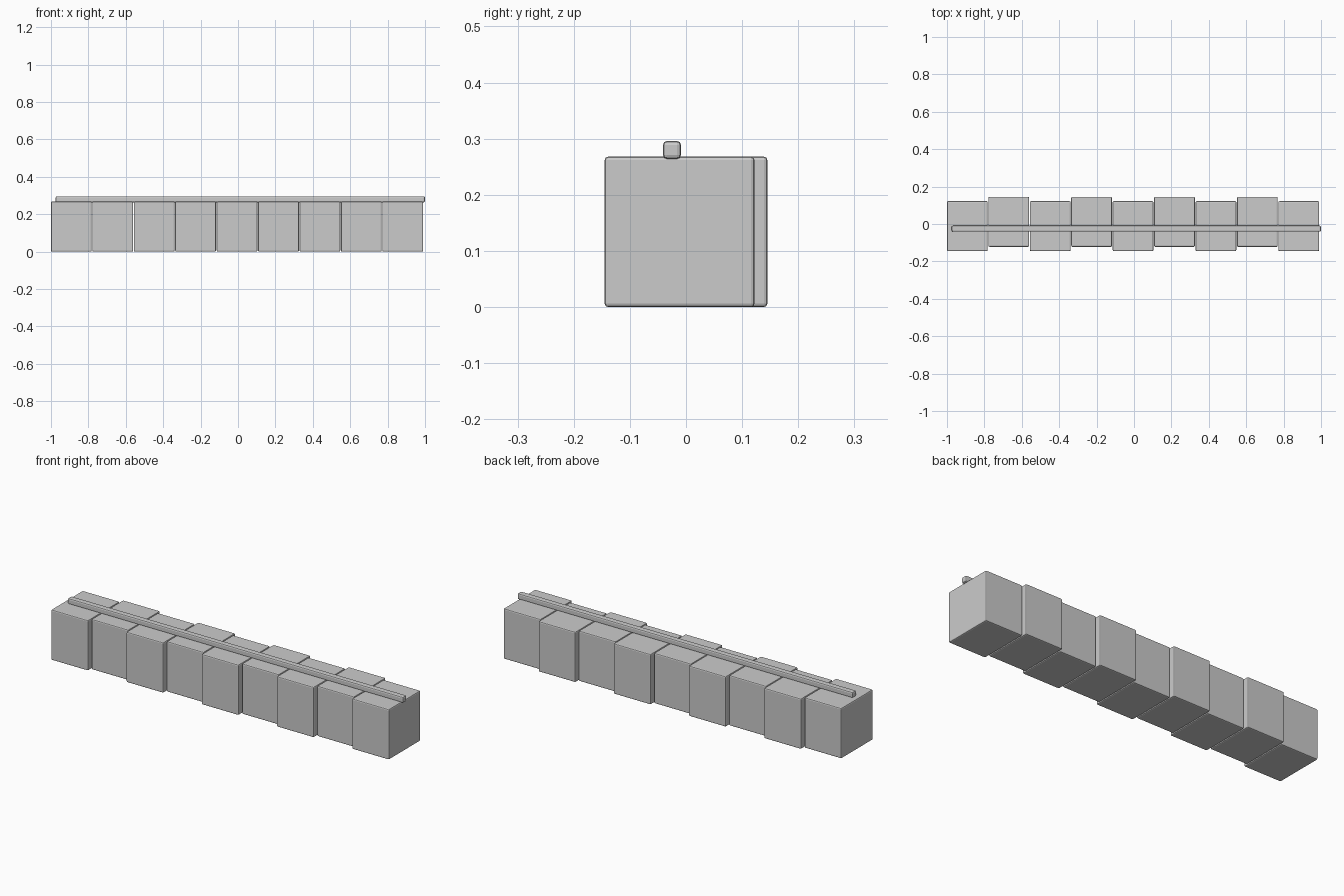
import bpy

if "Cube" in bpy.data.objects:
    bpy.data.objects.remove(bpy.data.objects["Cube"])


def rounded_box(name, lo, hi, bevel):
    """Box between two corners with softly bevelled edges."""
    bpy.ops.mesh.primitive_cube_add(size=1, location=[(a + b) / 2 for a, b in zip(lo, hi)])
    ob = bpy.context.object
    ob.name = name
    ob.scale = [b - a for a, b in zip(lo, hi)]
    bpy.ops.object.transform_apply(location=False, rotation=False, scale=True)
    mod = ob.modifiers.new("edge_bevel", 'BEVEL')
    mod.width = bevel
    mod.segments = 2
    return ob


# Row of nine blocks, alternately shifted forward and back
COUNT, PITCH, WIDTH, DEPTH, HEIGHT = 9, 0.2215, 0.218, 0.267, 0.268
for i in range(COUNT):
    x = -1 + i * PITCH
    y = -0.145 if i % 2 == 0 else -0.122
    rounded_box(f"block_{i + 1}", (x, y, 0), (x + WIDTH, y + DEPTH, HEIGHT), 0.006)

# Thin rail running along the top
rounded_box("top_rail", (-0.975, -0.041, 0.264), (1.0, -0.009, 0.296), 0.007)
